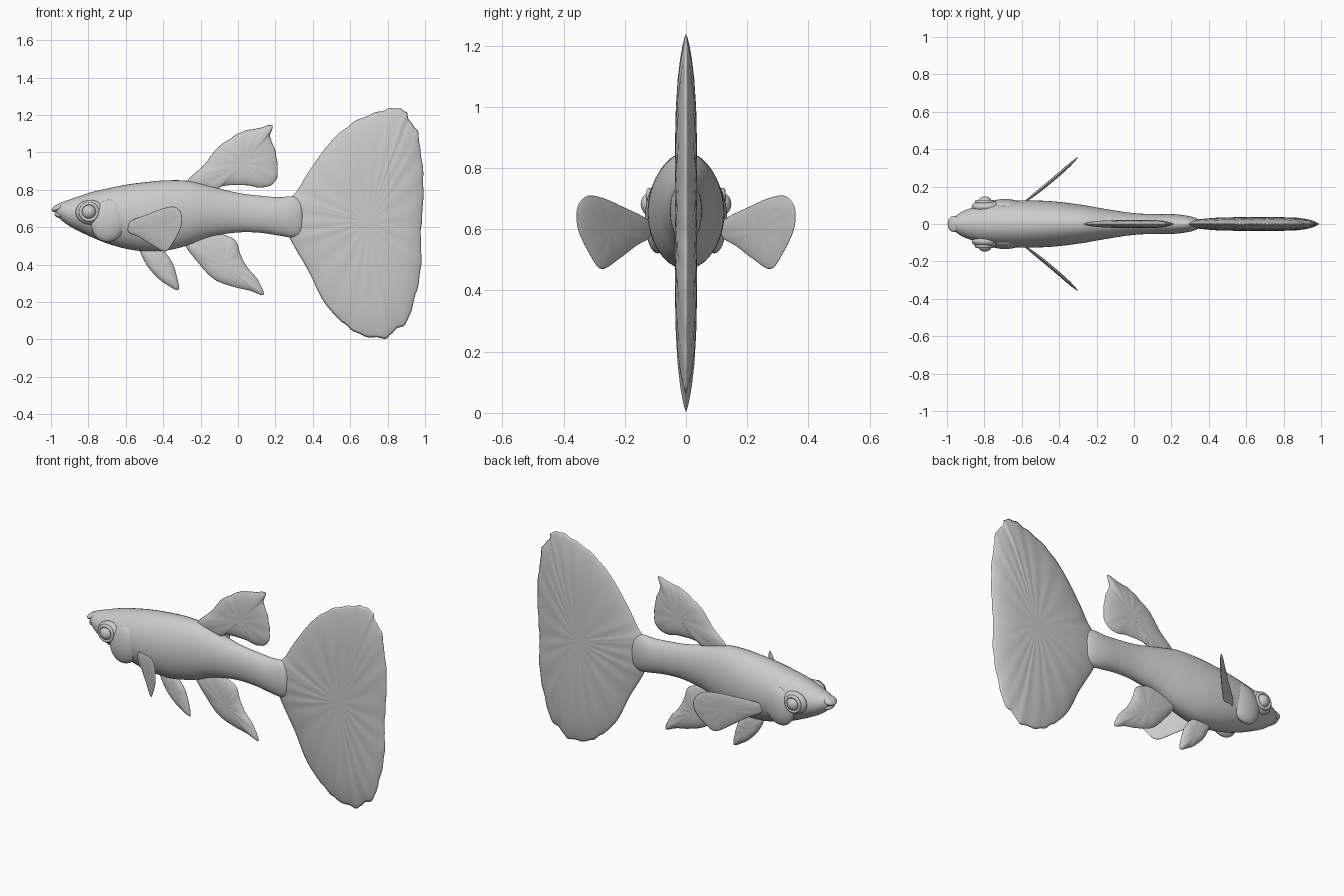
import bpy, bmesh
from math import sin, cos, pi, sqrt
from mathutils import Vector

if "Cube" in bpy.data.objects:
    bpy.data.objects.remove(bpy.data.objects["Cube"])


def spline(pts, n, closed=False):
    """Smooth curve through points, n steps per span."""
    p = [Vector(q) for q in pts]
    m = len(p)
    out = []
    for i in range(m if closed else m - 1):
        if closed:
            a, b, c, d = (p[(i + k) % m] for k in (-1, 0, 1, 2))
        else:
            a, b, c, d = (p[min(max(i + k, 0), m - 1)] for k in (-1, 0, 1, 2))
        for j in range(n):
            t = j / n
            out.append(0.5 * (2 * b + (c - a) * t + (2 * a - 5 * b + 4 * c - d) * t * t
                              + (3 * b - a - 3 * c + d) * t ** 3))
    if not closed:
        out.append(p[-1])
    return out


def finish(bm, name):
    bmesh.ops.recalc_face_normals(bm, faces=bm.faces)
    me = bpy.data.meshes.new(name)
    bm.to_mesh(me)
    bm.free()
    for f in me.polygons:
        f.use_smooth = True
    ob = bpy.data.objects.new(name, me)
    bpy.context.collection.objects.link(ob)
    return ob


def skin(bm, rings):
    for a, b in zip(rings, rings[1:]):
        n = len(a)
        for i in range(n):
            bm.faces.new((a[i], a[(i + 1) % n], b[(i + 1) % n], b[i]))


def fin(name, outline, centre, thick, place=lambda x, y, z: (x, y, z), ripple=0.0):
    """Lens-shaped fin: outline in x-z, thickest at the centre, thin at the rim."""
    bm = bmesh.new()
    c = Vector(centre)
    edge = spline(outline, 6, True)
    levels = [1, .98, .94, .87, .76, .6, .4, .2]

    def ring(s, side):
        vs = []
        for i, o in enumerate(edge):
            k = s
            if o.x > c.x - .15:
                k *= 1 + ripple * (sin(i * 1.3) + .6 * sin(i * .73)) * s ** 6
            q = c + (o - c) * k
            y = side * thick * (1 - s ** 4) ** .8 * (1 + .06 * s * sin(i * .9))
            vs.append(bm.verts.new(place(q.x, y, q.y)))
        return vs

    rim = ring(1, 0)
    for side in (-1, 1):
        rings = [rim] + [ring(s, side) for s in levels[1:]]
        skin(bm, rings)
        mid = bm.verts.new(place(c.x, side * thick, c.y))
        last = rings[-1]
        for i in range(len(last)):
            bm.faces.new((last[i], last[(i + 1) % len(last)], mid))
    return finish(bm, name)


def ball(name, loc, size, tilt=0, ring=False):
    if ring:
        bpy.ops.mesh.primitive_torus_add(major_radius=1, minor_radius=.22, major_segments=32,
                                         minor_segments=10, location=loc, rotation=(pi / 2, 0, tilt))
    else:
        bpy.ops.mesh.primitive_uv_sphere_add(segments=32, ring_count=20, location=loc,
                                             rotation=(0, tilt, 0))
    ob = bpy.context.object
    ob.name = name
    ob.scale = size
    bpy.ops.object.shade_smooth()
    return ob


# Body: x, top, bottom, half width
stations = [(-.975, .705, .675, .022), (-.955, .728, .648, .042), (-.9, .748, .605, .075),
            (-.79, .785, .55, .108), (-.685, .81, .508, .121), (-.58, .83, .481, .126),
            (-.48, .842, .47, .124), (-.39, .85, .474, .117), (-.27, .848, .502, .101),
            (-.15, .82, .548, .08), (0, .783, .572, .058), (.12, .768, .57, .053),
            (.22, .76, .555, .052), (.29, .765, .545, .043), (.335, .745, .56, .03),
            (.352, .70, .60, .012)]
bm = bmesh.new()
rings = []
for x, top, bot, w in spline([Vector(s) for s in stations], 4):
    zc, h = (top + bot) / 2, (top - bot) / 2
    rings.append([bm.verts.new((x, w * cos(a), zc + h * sin(a)))
                  for a in (2 * pi * k / 40 for k in range(40))])
skin(bm, rings)
bm.faces.new(rings[0])
bm.faces.new(rings[-1])
finish(bm, "body")

# Lips
ball("upper_lip", (-.963, 0, .703), (.036, .043, .018), -.45)
ball("lower_lip", (-.955, 0, .664), (.028, .038, .015), .3)

# Eyes and gill covers on both sides
for s, side in ((-1, "near"), (1, "far")):
    ball("eye_socket_" + side, (-.79, s * .092, .68), (.078, .036, .066))
    ball("eye_rim_" + side, (-.797, s * .118, .682), (.044, .044, .05), ring=True)
    ball("eye_" + side, (-.797, s * .114, .682), (.038, .034, .038))
    ball("gill_cover_" + side, (-.69, s * .092, .635), (.095, .042, .115), .25)

# Tail fin
fin("tail_fin", [(.27, .74), (.32, .80), (.38, .9), (.49, 1.05), (.6, 1.15), (.73, 1.21),
                 (.82, 1.235), (.89, 1.225), (.915, 1.175), (.96, 1.11), (.975, 1.01),
                 (.992, .855), (.985, .67), (.977, .535), (.98, .4), (.95, .24), (.905, .1),
                 (.835, .045), (.78, .005), (.66, .025), (.57, .08), (.46, .2), (.38, .36),
                 (.31, .48), (.27, .56), (.25, .65)],
    (.7, .63), .036, ripple=.006)

# Dorsal fin
fin("dorsal_fin", [(-.27, .845), (-.18, .935), (-.11, 1.025), (-.045, 1.07), (.025, 1.112),
                   (.105, 1.128), (.165, 1.145), (.187, 1.14), (.172, 1.085), (.197, 1.015),
                   (.212, .93), (.2, .845), (.13, .812), (.035, .825), (-.08, .82),
                   (-.13, .79), (-.22, .80)],
    (.03, .94), .021, ripple=.006)

# Anal and pelvic fins
fin("anal_fin", [(-.285, .51), (-.205, .40), (-.125, .32), (-.02, .28), (.06, .262),
                 (.137, .238), (.105, .32), (.05, .385), (.013, .455), (-.008, .52),
                 (-.05, .55), (-.15, .58), (-.25, .55)],
    (-.07, .40), .022)
fin("pelvic_fin", [(-.525, .49), (-.49, .40), (-.43, .33), (-.38, .292), (-.318, .265),
                   (-.33, .35), (-.355, .417), (-.40, .475), (-.46, .51)],
    (-.415, .39), .02)

# Pectoral fins, swept out from the sides
pectoral = [(-.585, .625), (-.475, .672), (-.39, .703), (-.335, .708), (-.302, .67),
            (-.305, .6), (-.345, .52), (-.39, .47), (-.46, .505), (-.525, .545), (-.585, .575)]
for s, side in ((-1, "near"), (1, "far")):
    def sweep(x, y, z, s=s):
        u = x + .585
        return (x - .65 * y, s * (.118 + .84 * u - .35 * u * (.285 - u) + .76 * y), z)
    fin("pectoral_fin_" + side, pectoral, (-.415, .6), .009, sweep)
